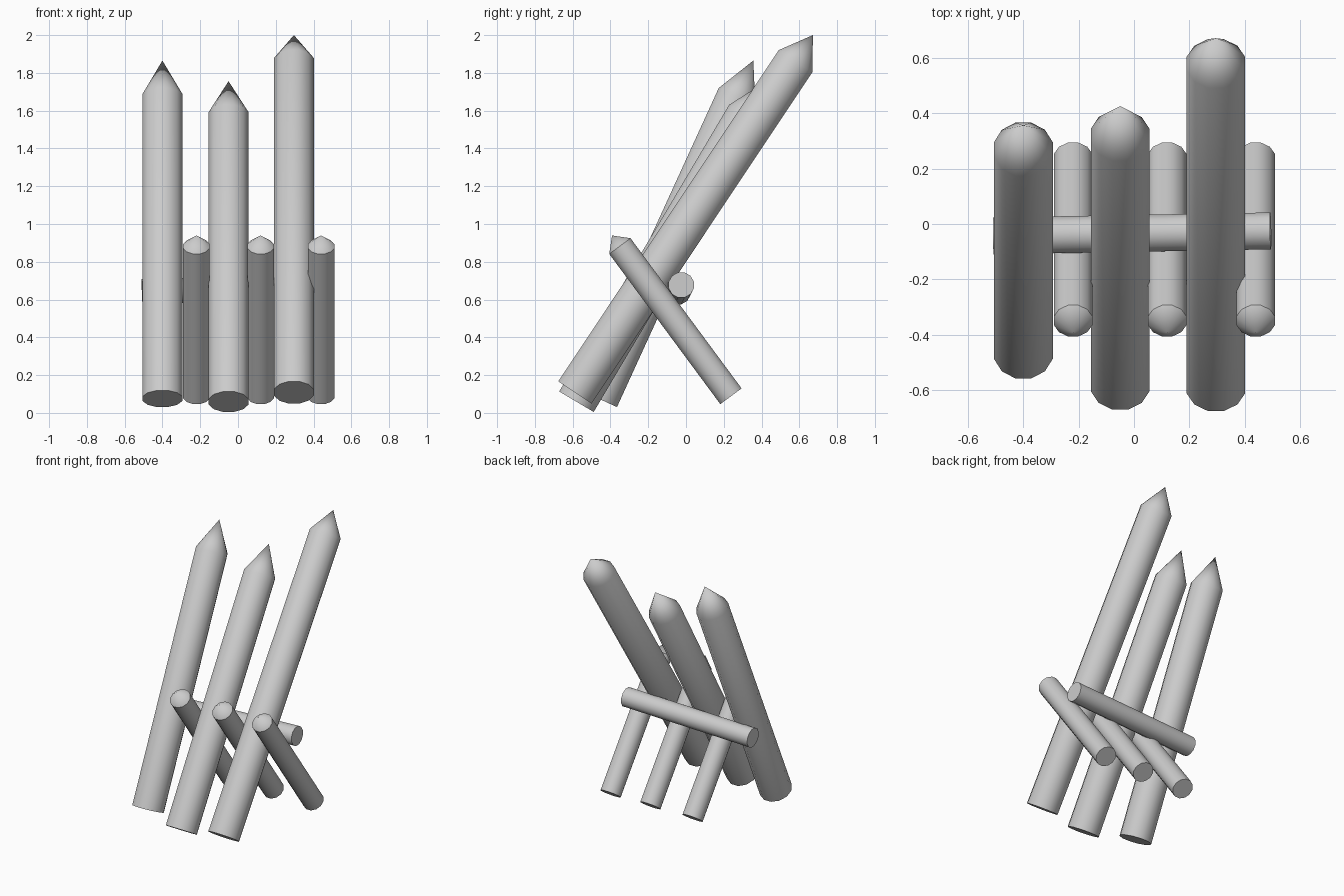
import bpy, bmesh, math
from mathutils import Vector

if "Cube" in bpy.data.objects:
    bpy.data.objects.remove(bpy.data.objects["Cube"])

SIDES = 12


def pole(name, start, end, radius, tip=0.0, ref=(1, 0, 0)):
    """Round pole from start to end, with an optional pointed tip beyond end."""
    start, end = Vector(start), Vector(end)
    axis = (end - start).normalized()
    side = Vector(ref)
    side = (side - axis * side.dot(axis)).normalized()
    up = axis.cross(side)
    bm = bmesh.new()

    def ring(centre):
        angles = [2 * math.pi * (i + 0.5) / SIDES for i in range(SIDES)]
        return [bm.verts.new(centre + radius * (side * math.cos(a) + up * math.sin(a)))
                for a in angles]

    low, high = ring(start), ring(end)
    apex = bm.verts.new(end + axis * tip) if tip else None
    for i in range(SIDES):
        j = (i + 1) % SIDES
        bm.faces.new((low[i], low[j], high[j], high[i]))
        if apex:
            bm.faces.new((high[i], high[j], apex))
    bm.faces.new(low[::-1])
    if not apex:
        bm.faces.new(high)
    bmesh.ops.recalc_face_normals(bm, faces=bm.faces)
    mesh = bpy.data.meshes.new(name)
    bm.to_mesh(mesh)
    bm.free()
    obj = bpy.data.objects.new(name, mesh)
    bpy.context.collection.objects.link(obj)
    bpy.ops.object.select_all(action='DESELECT')
    obj.select_set(True)
    bpy.context.view_layer.objects.active = obj
    bpy.ops.object.shade_smooth_by_angle(angle=math.radians(40))
    return obj


# Long sharpened stakes leaning back: x, bottom (y, z), shoulder (y, z), tip length
stakes = [
    (-0.40, (-0.462, 0.075), (0.270, 1.676), 0.208),
    (-0.05, (-0.580, 0.059), (0.320, 1.577), 0.208),
    (0.296, (-0.588, 0.108), (0.580, 1.862), 0.166),
]
for n, (x, b, t, tip) in enumerate(stakes, 1):
    pole(f"long_stake_{n}", (x, *b), (x, *t), 0.110, tip)

# Short props leaning forward
for n, x in enumerate((-0.22, 0.12, 0.44), 1):
    pole(f"short_prop_{n}", (x, 0.238, 0.088), (x, -0.350, 0.883), 0.0725, 0.070)

# Crossbar resting in the crook behind the stakes
pole("crossbar", (-0.508, -0.043, 0.641), (0.494, -0.025, 0.677), 0.069, ref=(0, 1, 0))
